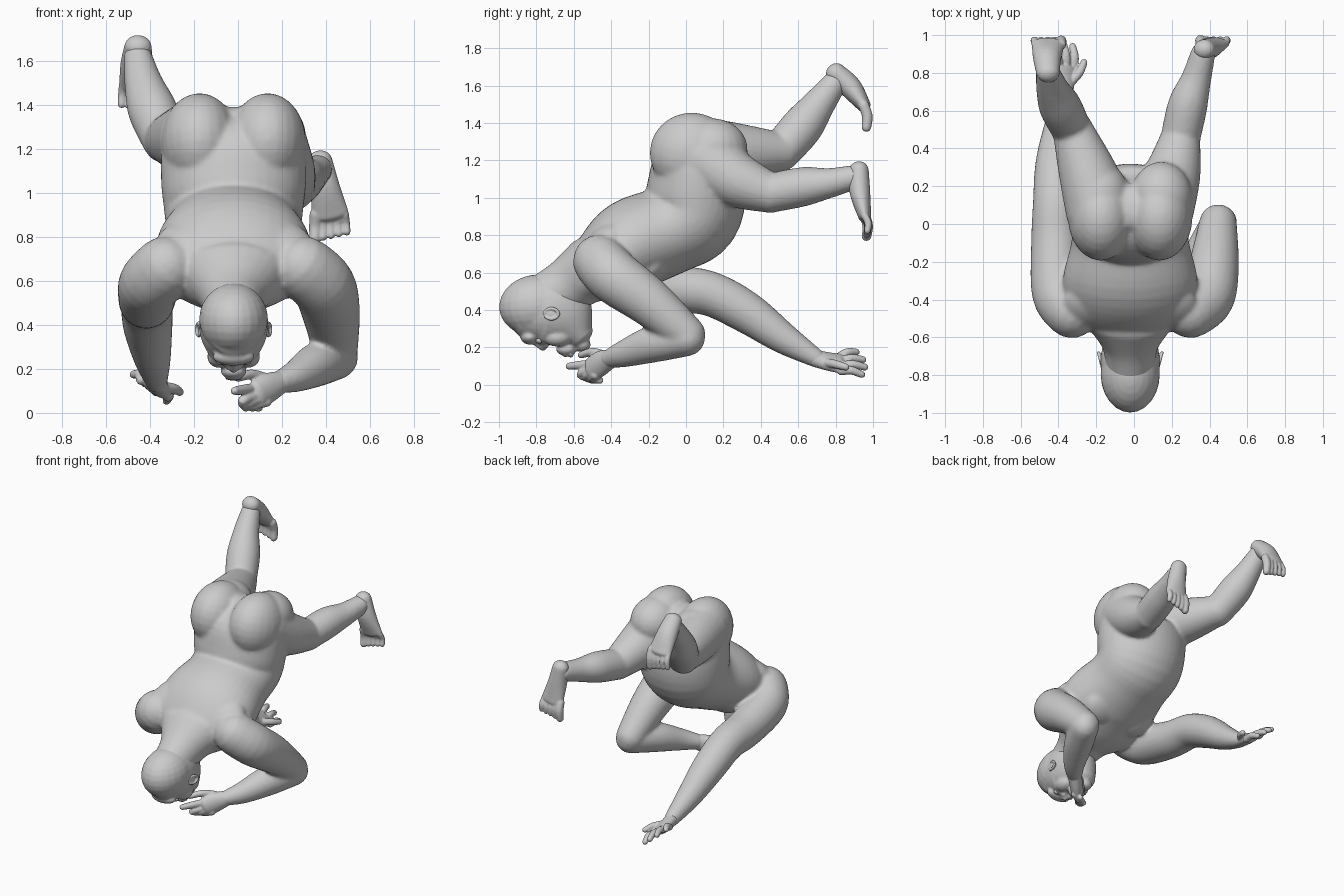
import bpy, bmesh, math
from mathutils import Vector, Matrix

if "Cube" in bpy.data.objects:
    bpy.data.objects.remove(bpy.data.objects["Cube"])

CX = -0.02  # body centre line
X = (1, 0, 0)


def loft(bm, pts, side=X, n=24, sub=5, cap=1.0):
    """Closed tube through (x, y, z, rx[, ry]) stations with rounded ends."""
    p = [tuple(q) if len(q) == 5 else (*q, q[3]) for q in pts]
    e = [p[0]] + p + [p[-1]]
    st = []
    for i in range(1, len(e) - 2):
        for k in range(sub):
            t = k / sub
            st.append([0.5 * (2 * b + (c - a) * t + (2 * a - 5 * b + 4 * c - d) * t * t
                              + (3 * b - a - 3 * c + d) * t ** 3)
                       for a, b, c, d in zip(*e[i - 1:i + 3])])
    st.append(list(p[-1]))
    cs = [Vector(s[:3]) for s in st]
    rings = []
    for i, s in enumerate(st):
        t = (cs[min(i + 1, len(cs) - 1)] - cs[max(i - 1, 0)]).normalized()
        u = Vector(side)
        u = (u - t * u.dot(t)).normalized()
        rings.append((cs[i], t, u, t.cross(u), s[3], s[4]))

    def end(r, sign):
        c, t, u, v, a, b = r
        return [(c + t * sign * cap * min(a, b) * math.sin(q), t, u, v,
                 a * math.cos(q), b * math.cos(q)) for q in (0.4, 0.8, 1.15, 1.45)]
    rings = end(rings[0], -1)[::-1] + rings + end(rings[-1], 1)
    loops = []
    for c, t, u, v, a, b in rings:
        loops.append([bm.verts.new(c + u * a * math.cos(q) + v * b * math.sin(q))
                      for q in (2 * math.pi * k / n for k in range(n))])
    for A, B in zip(loops, loops[1:]):
        for k in range(n):
            bm.faces.new((A[k], A[(k + 1) % n], B[(k + 1) % n], B[k]))
    bm.faces.new(loops[0][::-1])
    bm.faces.new(loops[-1])


def ball(bm, c, r, tilt=0.0):
    """Ellipsoid, tilted about x."""
    m = Matrix.Translation(c) @ Matrix.Rotation(tilt, 4, 'X') @ Matrix.Diagonal((*r, 1))
    bmesh.ops.create_uvsphere(bm, u_segments=24, v_segments=14, radius=1, matrix=m)


def finish(bm, name, voxel, smooth=4):
    """Fuse the overlapping volumes of a part into one smooth skin."""
    bmesh.ops.recalc_face_normals(bm, faces=bm.faces[:])
    me = bpy.data.meshes.new(name)
    bm.to_mesh(me)
    bm.free()
    ob = bpy.data.objects.new(name, me)
    bpy.context.collection.objects.link(ob)
    m = ob.modifiers.new("fuse", 'REMESH')
    m.mode, m.voxel_size, m.use_smooth_shade = 'VOXEL', voxel, True
    m = ob.modifiers.new("soften", 'SMOOTH')
    m.factor, m.iterations = 0.5, smooth
    return ob


# Body: torso, neck, muscles, arms and legs
bm = bmesh.new()
loft(bm, [(CX, -.56, .56, .19, .14), (CX, -.44, .64, .34, .2), (CX, -.285, .75, .355, .245),
          (CX, -.09, .83, .31, .24), (CX, .03, .91, .315, .26), (CX, .055, 1.05, .33, .265),
          (CX, .06, 1.2, .325, .23), (CX, .09, 1.31, .27, .13)], n=40, cap=.6)
loft(bm, [(CX, -.74, .46, .132, .145), (CX, -.63, .53, .155, .15), (CX, -.5, .625, .25, .175)])
for s in (-1, 1):
    # buttock, flowing into the hip
    ball(bm, (CX + s * .155, .035, 1.235), (.175, .23, .22), -.25)
    ball(bm, (CX + s * .165, .14, 1.26), (.165, .19, .165))
    ball(bm, (CX + s * .13, -.19, .63), (.15, .14, .08), .75)         # chest muscle
    ball(bm, (CX + s * .2, -.43, .755), (.16, .15, .09), .75)         # shoulder blade
# bent arm
loft(bm, [(.3, -.46, .66, .145), (.39, -.38, .575, .146), (.425, -.2, .445, .13),
          (.445, .005, .27, .1)])
loft(bm, [(.45, .005, .25, .097), (.36, -.17, .22, .1), (.27, -.32, .17, .075),
          (.19, -.41, .14, .052)])
# stretched arm
loft(bm, [(-.33, -.46, .66, .145), (-.4, -.36, .59, .142), (-.415, -.1, .52, .13),
          (-.415, .12, .49, .12), (-.41, .32, .39, .112), (-.39, .52, .25, .085),
          (-.37, .7, .14, .05)])
# raised leg
loft(bm, [(-.18, .08, 1.25, .185), (-.255, .3, 1.245, .15), (-.325, .5, 1.245, .108)])
loft(bm, [(-.33, .5, 1.24, .105), (-.39, .62, 1.38, .112), (-.43, .71, 1.5, .088),
          (-.455, .8, 1.62, .065)])
# lower leg
loft(bm, [(.14, .1, 1.2, .185), (.205, .27, 1.095, .15), (.245, .45, 1.025, .108)])
loft(bm, [(.245, .45, 1.025, .105), (.285, .63, 1.06, .105), (.33, .77, 1.08, .08),
          (.365, .9, 1.11, .066)])
finish(bm, "body", .012, 7)

# Head: skull, face, brow, nose, lips and chin
bm = bmesh.new()
ball(bm, (CX, -.795, .425), (.157, .205, .165), .12)
loft(bm, [(CX, -.88, .385, .12, .135), (CX, -.8, .395, .148, .175), (CX, -.72, .4, .157, .2),
          (CX, -.64, .345, .138, .175), (CX, -.565, .26, .09, .08)], n=32, cap=.55)
ball(bm, (CX, -.835, .255), (.095, .05, .04))
loft(bm, [(CX, -.82, .235, .016), (CX, -.765, .205, .024)], n=12)
ball(bm, (CX, -.64, .19), (.06, .055, .035))
for z, y in ((.163, -.645), (.16, -.615)):
    ball(bm, (CX, y, z), (.042, .014, .016))
ball(bm, (CX, -.555, .215), (.055, .045, .04))
for s in (-1, 1):
    ball(bm, (CX + s * .024, -.752, .212), (.018, .02, .016))         # nostril
    ball(bm, (CX + s * .065, -.69, .255), (.055, .075, .05))          # cheek
finish(bm, "head", .008, 6)

# Ears and eyes
for s, side in ((-1, "right"), (1, "left")):
    bm = bmesh.new()
    rim = [(CX + s * (.158 - .01 * math.cos(a)), -.72 - .038 * math.cos(a),
            .38 + .028 * math.sin(a), .009) for a in [.7 * k for k in range(9)]]
    loft(bm, rim, n=10, sub=3)
    ball(bm, (CX + s * .15, -.715, .378), (.012, .034, .025))
    finish(bm, side + "_ear", .005, 2)
    bm = bmesh.new()
    ball(bm, (CX + s * .058, -.785, .237), (.024, .018, .018))
    finish(bm, side + "_eye", .005, 1)


def foot(name, pts, tips, toe):
    """Foot loft, then five toes from the ball to evenly spread tips, big toe first."""
    bm = bmesh.new()
    loft(bm, pts, cap=.9)
    b, w = Vector(pts[-1][:3]), pts[-1][3]
    for i in range(5):
        k = i / 4
        r = (.029, .022, .021, .02, .02)[i]
        root = b + Vector((toe * w * (1 - 2 * k) * .78, 0, 0))
        tip = Vector(tips[0]).lerp(Vector(tips[1]), k)
        mid = root.lerp(tip, .5) + Vector((0, .012, 0))
        loft(bm, [(*root, r), (*mid, r), (*tip, r * .9)], n=12, sub=3)
    finish(bm, name, .006, 3)


foot("raised_foot", [(-.455, .8, 1.668, .062, .055), (-.46, .88, 1.59, .075, .06),
                     (-.455, .95, 1.495, .087, .038)],
     ((-.385, .965, 1.378), (-.53, .97, 1.405)), 1)
foot("lower_foot", [(.372, .925, 1.148, .057, .052), (.395, .93, 1.03, .068, .055),
                    (.42, .955, .905, .084, .036)],
     ((.35, .965, .795), (.495, .97, .825)), -1)


def hand(name, palm, side, fingers):
    """Flattened palm and jointed fingers."""
    bm = bmesh.new()
    loft(bm, palm, side=side, cap=.8)
    for f in fingers:
        r = [.024, .023, .019]
        loft(bm, [(*q, r[i]) for i, q in enumerate(f)], n=12, sub=4)
    finish(bm, name, .006, 2)


# Stretched hand, fingers fanned out and slightly curled
roots, tips = [], []
for k in range(4):
    u = k / 3
    roots.append(Vector((-.32, .83, .075)).lerp(Vector((-.44, .82, .15)), u))
    tips.append(Vector((-.325, .94, .055)).lerp(Vector((-.475, .91, .175)), u)
                + Vector((0, .03 * math.sin(math.pi * u), 0)))
fan = [(a, a.lerp(b, .5) + Vector((.008, 0, .012)), b) for a, b in zip(roots, tips)]
fan.append(((-.345, .74, .12), (-.29, .8, .11), (-.265, .855, .095)))
hand("stretched_hand", [(-.37, .69, .142, .05, .045), (-.372, .76, .125, .065, .04),
                        (-.375, .82, .115, .08, .032)], (.82, 0, -.57), fan)

# Bent hand held to the mouth, three fingers curled
curl = [((.07 + .03 * k, -.525 + .02 * k, .075 - .012 * k),
         (.02 + .025 * k, -.565 + .03 * k, .055 - .01 * k),
         (.035 + .03 * k, -.5 + .02 * k, .024)) for k in range(3)]
point = [((.06, -.52, .11), (.02, -.575, .105), (-.015, -.625, .1)),
         ((.12, -.44, .16), (.06, -.5, .175), (0, -.56, .16))]
hand("bent_hand", [(.195, -.405, .14, .052, .048), (.14, -.455, .115, .068, .046),
                   (.09, -.5, .085, .068, .042)], (.1, .1, 1), curl + point)
